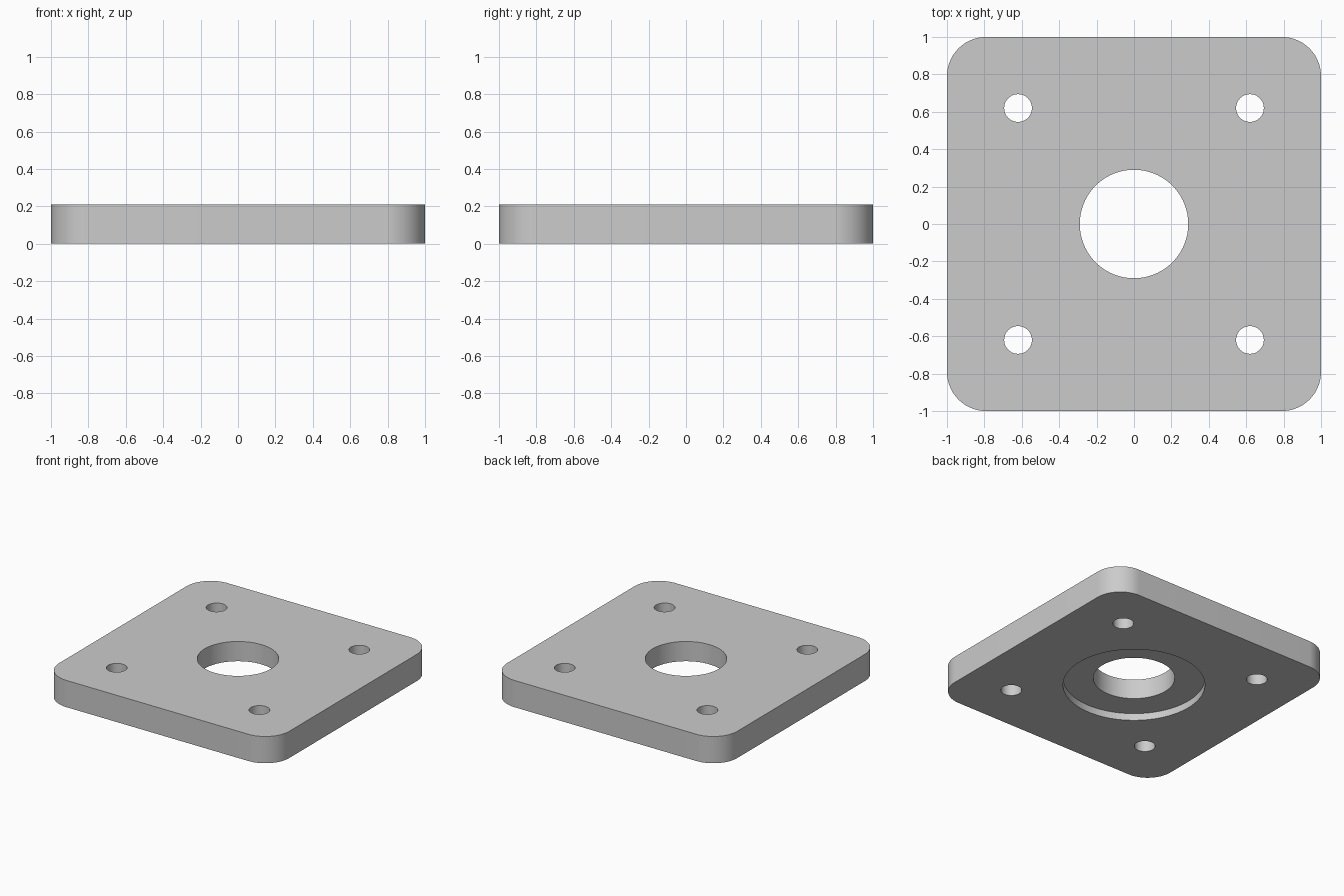
import bpy
import bmesh
import math

SIZE = 2.0
THICK = 0.21
CORNER = 0.21
BORE_R = 0.29
RECESS_R = 0.505
RECESS_DEPTH = 0.055
BOLT_R = 0.074
BOLT_POS = 0.62

if "Cube" in bpy.data.objects:
    bpy.data.objects.remove(bpy.data.objects["Cube"], do_unlink=True)

grey = bpy.data.materials.new("plain grey")
grey.use_nodes = True
colour = (0.6, 0.6, 0.6, 1.0)
grey.diffuse_color = colour
grey.node_tree.nodes["Principled BSDF"].inputs["Base Color"].default_value = colour


def make_object(name, bm):
    mesh = bpy.data.meshes.new(name)
    bm.to_mesh(mesh)
    bm.free()
    mesh.materials.append(grey)
    obj = bpy.data.objects.new(name, mesh)
    bpy.context.collection.objects.link(obj)
    return obj


def cut_hole(target, name, x, y, radius, top):
    """Cut a round hole from below the plate up to the given height."""
    bm = bmesh.new()
    bottom = -0.1
    bmesh.ops.create_cone(bm, cap_ends=True, segments=96, radius1=radius,
                          radius2=radius, depth=top - bottom)
    bmesh.ops.translate(bm, verts=bm.verts, vec=(x, y, (top + bottom) / 2))
    cutter = make_object(name, bm)
    cutter.hide_render = True
    mod = target.modifiers.new(name, "BOOLEAN")
    mod.operation = "DIFFERENCE"
    mod.solver = "EXACT"
    mod.object = cutter
    bpy.ops.object.modifier_apply(modifier=mod.name)
    bpy.data.objects.remove(cutter, do_unlink=True)


# Square plate with rounded upright corners
bm = bmesh.new()
bmesh.ops.create_cube(bm, size=1)
bmesh.ops.scale(bm, verts=bm.verts, vec=(SIZE, SIZE, THICK))
bmesh.ops.translate(bm, verts=bm.verts, vec=(0, 0, THICK / 2))
uprights = [e for e in bm.edges
            if abs(e.verts[0].co.z - e.verts[1].co.z) > THICK / 2]
bmesh.ops.bevel(bm, geom=uprights, offset=CORNER, offset_type="OFFSET",
                segments=20, profile=0.5, affect="EDGES")
plate = make_object("flange_plate", bm)
bpy.ops.object.select_all(action="DESELECT")
plate.select_set(True)
bpy.context.view_layer.objects.active = plate

# Central bore, shallow round recess underneath, four bolt holes
through = THICK + 0.1
cut_hole(plate, "recess_cutter", 0, 0, RECESS_R, RECESS_DEPTH)
cut_hole(plate, "bore_cutter", 0, 0, BORE_R, through)
for sx in (-1, 1):
    for sy in (-1, 1):
        cut_hole(plate, "bolt_hole_cutter", sx * BOLT_POS, sy * BOLT_POS,
                 BOLT_R, through)

bpy.ops.object.shade_smooth_by_angle(angle=math.radians(30))
